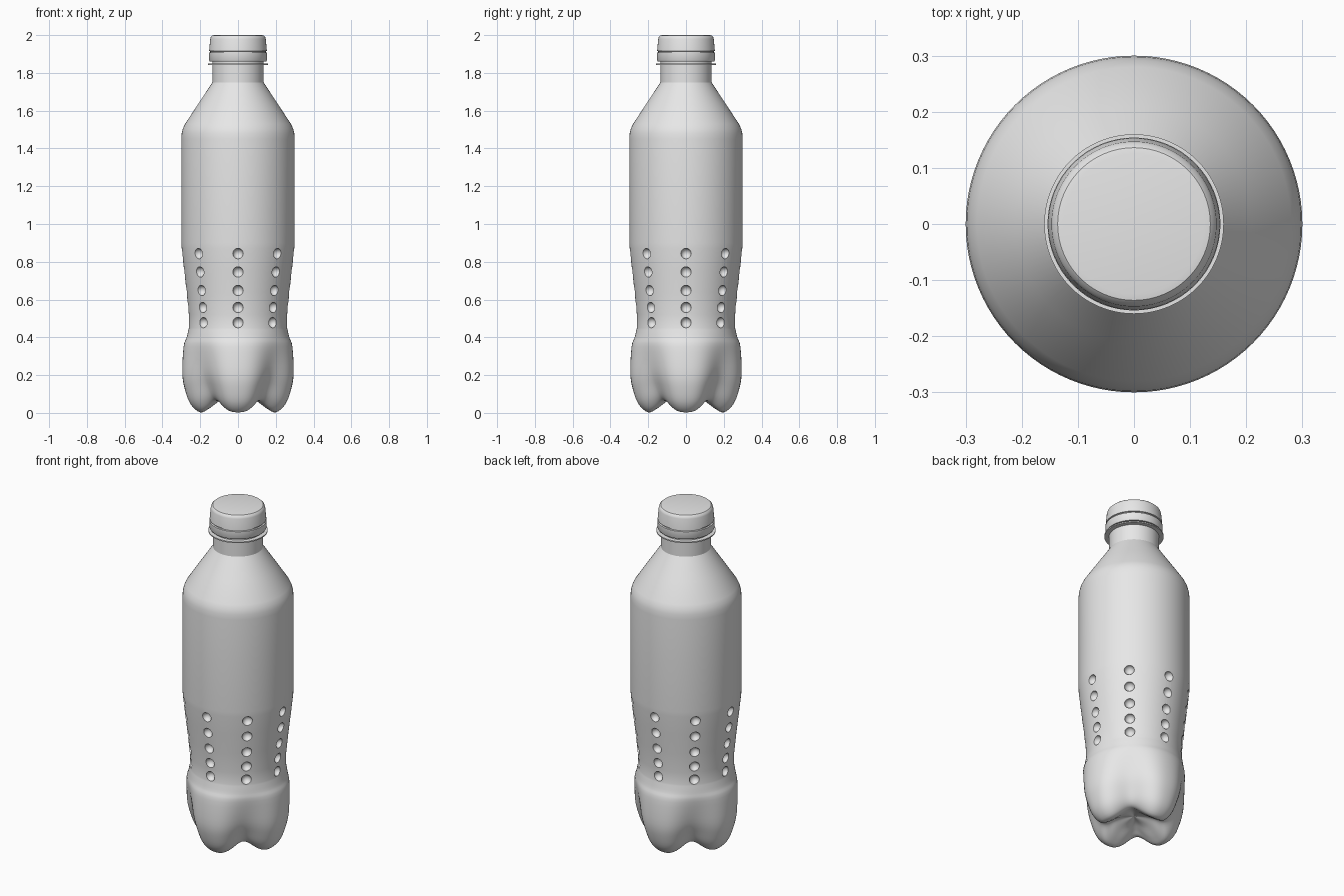
import bpy, bmesh
from math import sin, cos, pi, radians
from mathutils import Vector, Matrix

cube = bpy.data.objects.get("Cube")
if cube:
    bpy.data.objects.remove(cube, do_unlink=True)

SEGMENTS = 96

grey = bpy.data.materials.new("plain grey")
grey.use_nodes = True
grey.diffuse_color = (0.8, 0.8, 0.8, 1)
grey.node_tree.nodes["Principled BSDF"].inputs["Base Color"].default_value = (0.8, 0.8, 0.8, 1)


def make_object(name, bm):
    bmesh.ops.recalc_face_normals(bm, faces=bm.faces)
    mesh = bpy.data.meshes.new(name)
    bm.to_mesh(mesh)
    bm.free()
    mesh.materials.append(grey)
    obj = bpy.data.objects.new(name, mesh)
    bpy.context.collection.objects.link(obj)
    return obj


def activate(obj):
    bpy.ops.object.select_all(action='DESELECT')
    obj.select_set(True)
    bpy.context.view_layer.objects.active = obj


def smooth(obj, angle=30):
    activate(obj)
    bpy.ops.object.shade_smooth_by_angle(angle=radians(angle))


def lathe(name, ridge, groove=None):
    """Turn a profile of (radius, z) points; it may blend to a second profile on the diagonals."""
    groove = groove or ridge
    bm = bmesh.new()
    rings = []
    count = len(ridge)
    for k, (a, b) in enumerate(zip(ridge, groove)):
        if a[0] < 1e-5:
            rings.append([bm.verts.new((0, 0, a[1]))] * SEGMENTS)
            continue
        # Grooves start narrow at the waist and widen towards the base
        power = 1 + 1.5 * k / count
        ring = []
        for s in range(SEGMENTS):
            t = 2 * pi * s / SEGMENTS
            w = ((1 - cos(4 * t)) / 2) ** power
            r, z = a[0] + (b[0] - a[0]) * w, a[1] + (b[1] - a[1]) * w
            ring.append(bm.verts.new((r * cos(t), r * sin(t), z)))
        rings.append(ring)
    for low, high in zip(rings, rings[1:]):
        for s in range(SEGMENTS):
            n = (s + 1) % SEGMENTS
            corners = list(dict.fromkeys((low[s], low[n], high[n], high[s])))
            bm.faces.new(corners)
    return make_object(name, bm)


def curve_through(points, steps=4):
    """Smooth curve through the given points."""
    p = [Vector(q) for q in points]
    p = [p[0]] + p + [p[-1]]
    out = []
    for i in range(1, len(p) - 2):
        a, b, c, d = p[i - 1:i + 3]
        for j in range(steps):
            t = j / steps
            out.append(tuple(0.5 * (2 * b + (c - a) * t + (2 * a - 5 * b + 4 * c - d) * t * t
                                    + (3 * b - a - 3 * c + d) * t ** 3)))
    out.append(tuple(p[-1]))
    return out


# Bottle body: four-lobed foot, waist, straight wall, shoulder and neck
foot = curve_through([(0, 0.10), (0.08, 0.075), (0.15, 0.025), (0.2, 0.003), (0.25, 0.045),
                      (0.28, 0.12), (0.295, 0.21), (0.288, 0.35), (0.272, 0.4), (0.26, 0.45)])
valley = curve_through([(0, 0.10), (0.06, 0.095), (0.11, 0.08), (0.155, 0.065), (0.19, 0.085),
                        (0.22, 0.14), (0.25, 0.22), (0.272, 0.35), (0.268, 0.4), (0.26, 0.45)])
upper = [(0.26, 0.52), (0.272, 0.64), (0.286, 0.76), (0.298, 0.87), (0.3, 0.9), (0.3, 1.2),
         (0.3, 1.45), (0.298, 1.48), (0.292, 1.505), (0.28, 1.53), (0.21, 1.637), (0.135, 1.75),
         (0.135, 1.87), (0, 1.87)]
body = lathe("bottle_body", foot + upper, valley + upper)


def wall_radius(z):
    for (r0, z0), (r1, z1) in zip(upper, upper[1:]):
        if z0 <= z <= z1:
            return r0 + (r1 - r0) * (z - z0) / (z1 - z0)
    return upper[0][0]


# Dimples: eight columns of five round hollows around the waist
bm = bmesh.new()
for column in range(8):
    for z in (0.478, 0.558, 0.648, 0.746, 0.843):
        place = (Matrix.Rotation(column * pi / 4, 4, 'Z')
                 @ Matrix.Translation((wall_radius(z), 0, z)))
        bmesh.ops.create_uvsphere(bm, u_segments=12, v_segments=10, radius=0.028, matrix=place)
cutter = make_object("dimple_cutter", bm)
cutter.hide_render = True

cut = body.modifiers.new("dimples", 'BOOLEAN')
cut.operation = 'DIFFERENCE'
cut.solver = 'EXACT'
cut.object = cutter
activate(body)
bpy.ops.object.modifier_apply(modifier=cut.name)
bpy.data.objects.remove(cutter, do_unlink=True)
smooth(body)

# Thin support ring on the neck
neck_ring = lathe("neck_ring", [(0.13, 1.842), (0.16, 1.842), (0.16, 1.849), (0.13, 1.849),
                                (0.13, 1.842)])
smooth(neck_ring)

# Screw cap with a narrow seam above its lower band
cap = lathe("cap", [(0, 1.861), (0.15, 1.861), (0.154, 1.868), (0.154, 1.907), (0.147, 1.909),
                    (0.147, 1.914), (0.153, 1.916), (0.147, 1.98), (0.144, 1.99),
                    (0.136, 1.998), (0.125, 2.0), (0, 2.0)])
smooth(cap)
